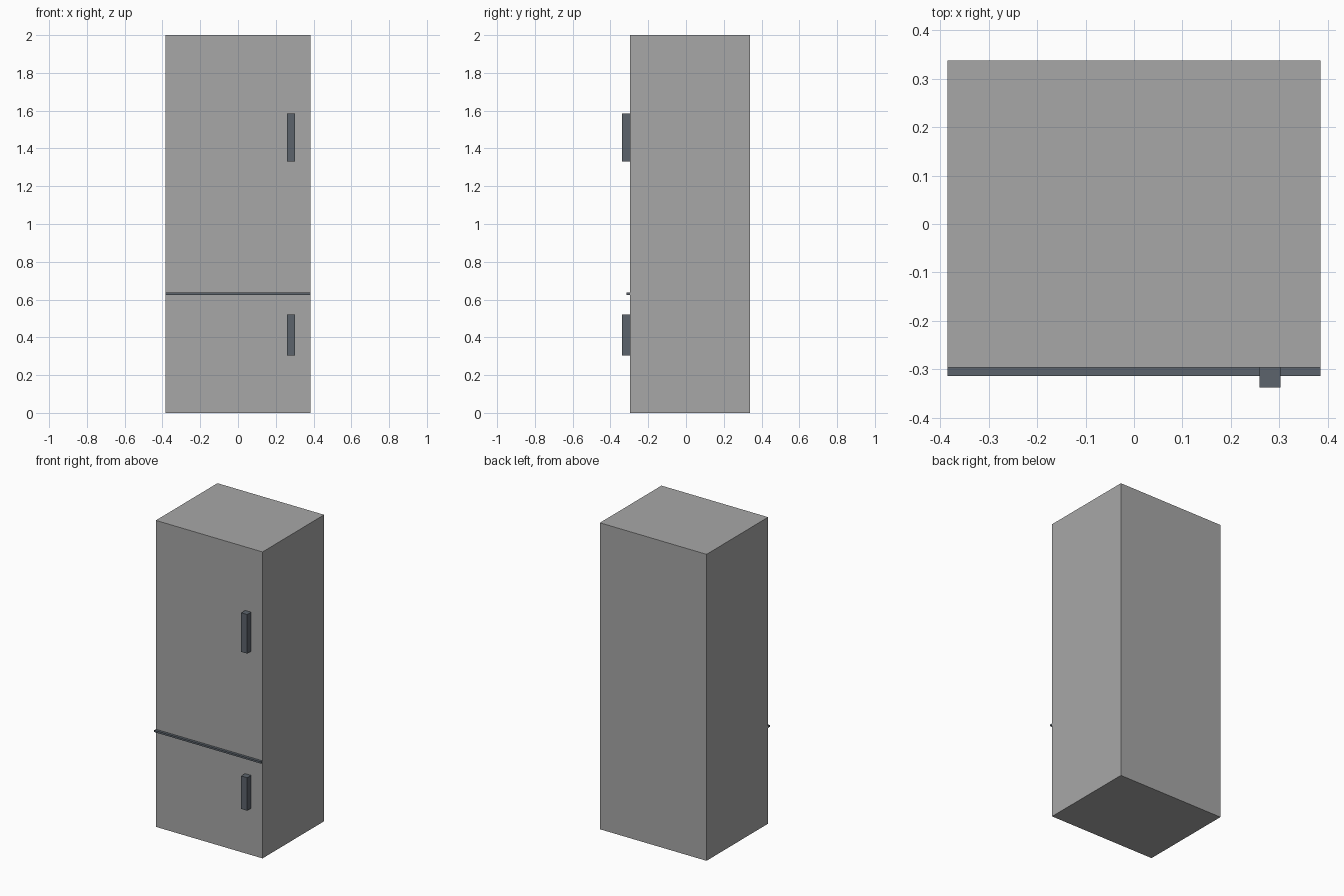
import bpy

cube = bpy.data.objects.get("Cube")
if cube:
    bpy.data.objects.remove(cube, do_unlink=True)


def make_material(name, rgb):
    mat = bpy.data.materials.new(name)
    mat.use_nodes = True
    mat.diffuse_color = (*rgb, 1)
    shader = next(n for n in mat.node_tree.nodes if n.type == "BSDF_PRINCIPLED")
    shader.inputs["Base Color"].default_value = (*rgb, 1)
    return mat


def add_box(name, x, y, z, mat):
    """Box spanning the given (low, high) ranges."""
    spans = (x, y, z)
    bpy.ops.mesh.primitive_cube_add(size=1, location=[sum(s) / 2 for s in spans])
    box = bpy.context.object
    box.name = box.data.name = name
    box.scale = [s[1] - s[0] for s in spans]
    bpy.ops.object.transform_apply(location=False, rotation=False, scale=True)
    box.data.materials.append(mat)
    return box


light_grey = make_material("light grey", (0.39, 0.39, 0.39))
slate_grey = make_material("slate grey", (0.107, 0.127, 0.15))

front = -0.297
half_width = 0.385

# Cabinet
add_box("cabinet", (-half_width, half_width), (front, 0.338), (0, 2), light_grey)

# Trim strip between the two doors
add_box("door_divider", (-half_width, half_width), (-0.314, front), (0.625, 0.637), slate_grey)

# Door handles
for name, z in (("upper_handle", (1.33, 1.585)), ("lower_handle", (0.305, 0.52))):
    add_box(name, (0.259, 0.303), (-0.338, front), z, slate_grey)
